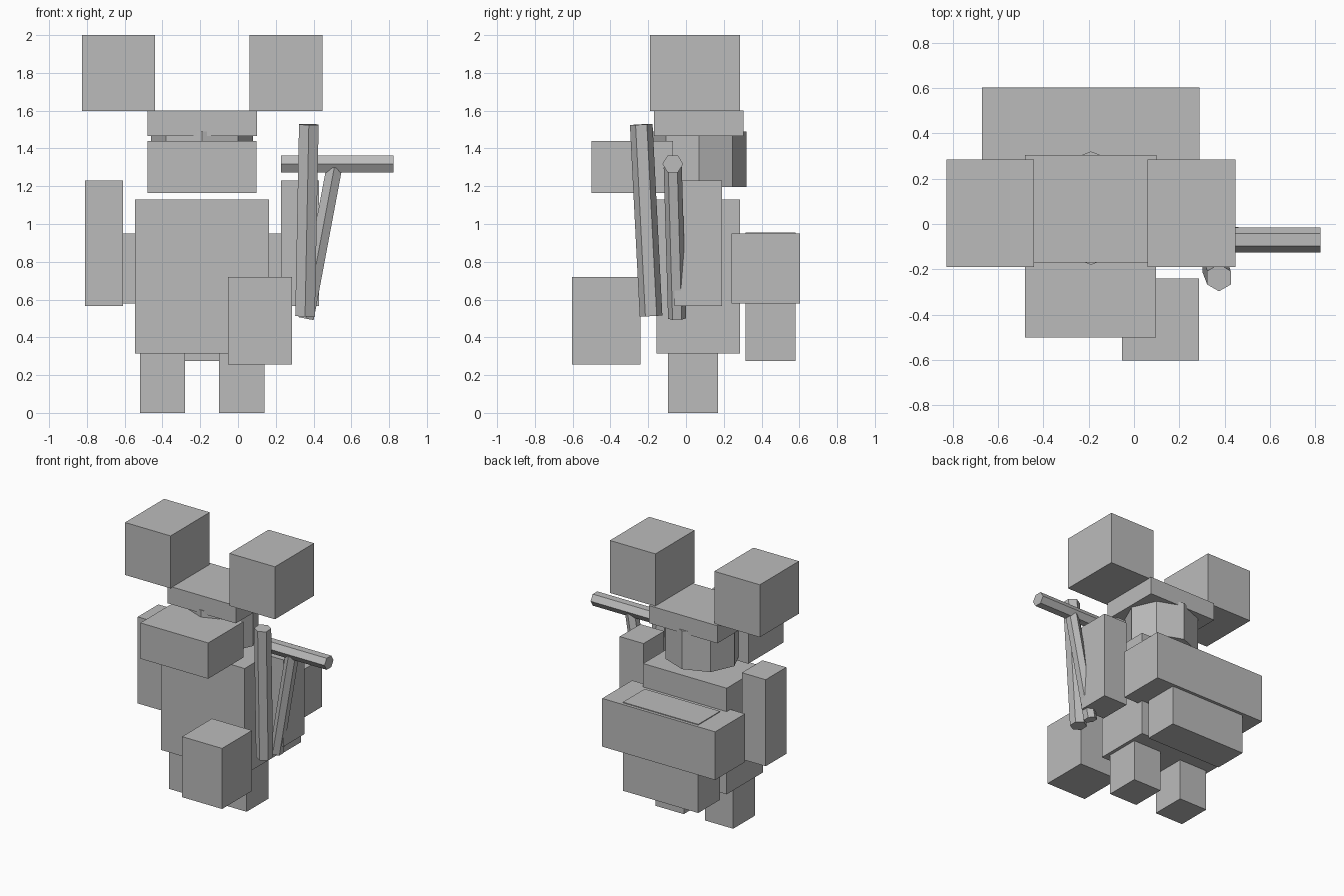
import bpy, bmesh, math
from mathutils import Vector

if "Cube" in bpy.data.objects:
    bpy.data.objects.remove(bpy.data.objects["Cube"])

grey = bpy.data.materials.new("plain grey")
grey.diffuse_color = (0.5, 0.5, 0.5, 1)
grey.use_nodes = True
grey.node_tree.nodes["Principled BSDF"].inputs["Base Color"].default_value = grey.diffuse_color

MID_X = -0.19  # the figure's own mirror plane


def finish(name, bm):
    bmesh.ops.recalc_face_normals(bm, faces=bm.faces)
    me = bpy.data.meshes.new(name)
    bm.to_mesh(me)
    bm.free()
    me.materials.append(grey)
    ob = bpy.data.objects.new(name, me)
    bpy.context.collection.objects.link(ob)
    return ob


def box(name, x, y, z):
    """Box from (min, max) pairs."""
    bm = bmesh.new()
    bmesh.ops.create_cube(bm, size=1)
    for v in bm.verts:
        v.co = [(a + b) / 2 + c * (b - a) for (a, b), c in zip((x, y, z), v.co)]
    return finish(name, bm)


def pair(name, x, y, z):
    """Box on the right plus its copy mirrored about MID_X."""
    box("right_" + name, x, y, z)
    box("left_" + name, (2 * MID_X - x[1], 2 * MID_X - x[0]), y, z)


def prism(name, start, end, sides, ry, rs):
    """Prism between two points with a corner facing front and back."""
    a, b = Vector(start), Vector(end)
    d = (b - a).normalized()
    u = Vector((0, 1, 0))
    u = (u - d * u.dot(d)).normalized()
    s = d.cross(u)
    bm = bmesh.new()
    rings = []
    for p in (a, b):
        rings.append([bm.verts.new(p + u * ry * math.cos(t) + s * rs * math.sin(t))
                      for t in (2 * math.pi * i / sides for i in range(sides))])
        bm.faces.new(rings[-1])
    for i in range(sides):
        j = (i + 1) % sides
        bm.faces.new((rings[0][i], rings[0][j], rings[1][j], rings[1][i]))
    return finish(name, bm)


# head: octagonal core, slab on top, muzzle, big cube ears
prism("head_core", (MID_X, 0.07, 1.195), (MID_X, 0.07, 1.49), 8, 0.25, 0.27)
box("head_top", (-0.48, 0.10), (-0.17, 0.305), (1.465, 1.6))
box("muzzle", (-0.48, 0.097), (-0.5, -0.07), (1.165, 1.44))
pair("ear", (0.06, 0.447), (-0.19, 0.285), (1.597, 2.0))

# body and limbs
box("torso", (-0.545, 0.165), (-0.155, 0.285), (0.315, 1.13))
pair("arm", (0.228, 0.43), (-0.06, 0.19), (0.565, 1.23))
pair("leg", (-0.10, 0.14), (-0.095, 0.17), (0, 0.315))

# carried boxes
box("front_box", (-0.053, 0.287), (-0.603, -0.24), (0.255, 0.72))
box("back_pack", (-0.67, 0.29), (0.24, 0.603), (0.58, 0.95))
box("back_pack_core", (-0.51, 0.13), (0.315, 0.58), (0.275, 0.956))

# six-sided sticks
prism("front_stick", (0.355, -0.185, 0.513), (0.375, -0.237, 1.527), 6, 0.06, 0.06)
prism("tool_handle", (0.36, -0.047, 0.5), (0.51, -0.07, 1.3), 6, 0.048, 0.048)
prism("tool_crossbar", (0.227, -0.07, 1.318), (0.822, -0.07, 1.318), 6, 0.055, 0.051)
